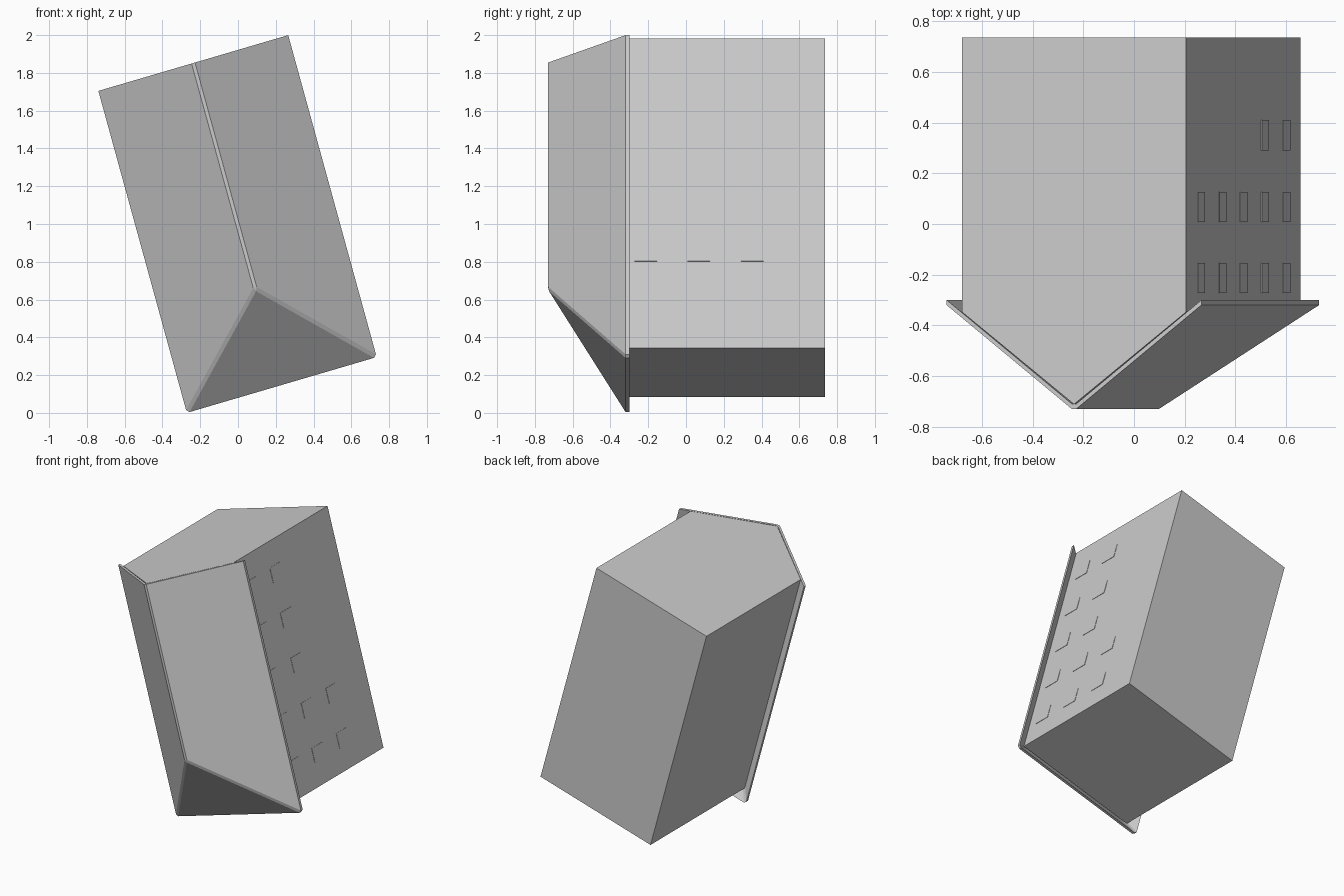
import bpy
import bmesh
from mathutils import Matrix, Vector

cube = bpy.data.objects.get("Cube")
if cube:
    bpy.data.objects.remove(cube)

# The house lies on its back and leans: width, length and height axes in the scene
LEAN = Matrix(((0.96, -0.265, 0, -0.0025),
               (0, 0, -1, 0),
               (0.282, 0.964, 0, 1.0),
               (0, 0, 0, 1)))

HALF, BACK, FRONT, HIP = 0.5235, 0.884, -0.884, -0.354   # roof plan
EAVE, RIDGE, THICK = 0.32, 0.737, 0.02                  # roof heights
WALL, WALL_FRONT, GROUND = 0.461, -0.815, -0.735        # walls

grey = bpy.data.materials.new("plain_grey")
grey.use_nodes = True
grey.diffuse_color = (0.6, 0.6, 0.6, 1)
grey.node_tree.nodes["Principled BSDF"].inputs["Base Color"].default_value = (0.6, 0.6, 0.6, 1)


def finish(name, bm):
    bmesh.ops.recalc_face_normals(bm, faces=bm.faces[:])
    bm.transform(LEAN)
    mesh = bpy.data.meshes.new(name)
    bm.to_mesh(mesh)
    bm.free()
    mesh.materials.append(grey)
    obj = bpy.data.objects.new(name, mesh)
    bpy.context.collection.objects.link(obj)
    return obj


def hipped_sheet(bm, half, front, eave, ridge):
    """Two long slopes and one hip; the far end stays open for a gable."""
    fl, fr, br, bl, r0, r1 = [bm.verts.new(p) for p in (
        (-half, front, eave), (half, front, eave),
        (half, BACK, eave), (-half, BACK, eave),
        (0, HIP, ridge), (0, BACK, ridge))]
    for face in ((fl, fr, r0), (fr, br, r1, r0), (bl, fl, r0, r1)):
        bm.faces.new(face)
    return fl, fr, br, bl, r0, r1


# Roof shell with flattened ridge and hips, overhanging the walls
bm = bmesh.new()
hipped_sheet(bm, HALF, FRONT, EAVE, RIDGE)
bmesh.ops.bevel(bm, geom=[e for e in bm.edges if not e.is_boundary],
                offset=0.012, segments=1, affect='EDGES')
rim = [e for e in bm.edges if e.is_boundary]
outer = bm.faces[:]
under = {v: bm.verts.new(v.co - Vector((0, 0, THICK))) for v in bm.verts[:]}
for f in outer:
    bm.faces.new([under[v] for v in reversed(f.verts)])
for e in rim:
    a, b = e.verts
    bm.faces.new((a, b, under[b], under[a]))
finish("roof", bm)

# Walls with a gable at one end, filling the space under the roof
bm = bmesh.new()
wall_top = EAVE - THICK + (RIDGE - EAVE) * (1 - WALL / HALF) - 0.003
fl, fr, br, bl, r0, r1 = hipped_sheet(bm, WALL, WALL_FRONT, wall_top, RIDGE - THICK - 0.006)
base = [bm.verts.new((v.co.x, v.co.y, GROUND)) for v in (fl, fr, br, bl)]
bm.faces.new(base)
for i, j, a, b in ((0, 1, fl, fr), (1, 2, fr, br), (3, 0, bl, fl)):
    bm.faces.new((base[i], base[j], b, a))
bm.faces.new((base[2], base[3], bl, r1, br))
finish("house_walls", bm)

# Thin window panes on one long wall; the lowest storey has only two
bm = bmesh.new()
for height, columns in ((0.213, range(-2, 3)), (-0.067, range(-2, 3)), (-0.35, (-2, -1))):
    for k in columns:
        place = Matrix.Translation((WALL, 0.03 + 0.317 * k, height))
        bmesh.ops.create_cube(bm, size=1, matrix=place @ Matrix.Diagonal((0.005, 0.106, 0.12, 1)))
finish("window_panes", bm)
